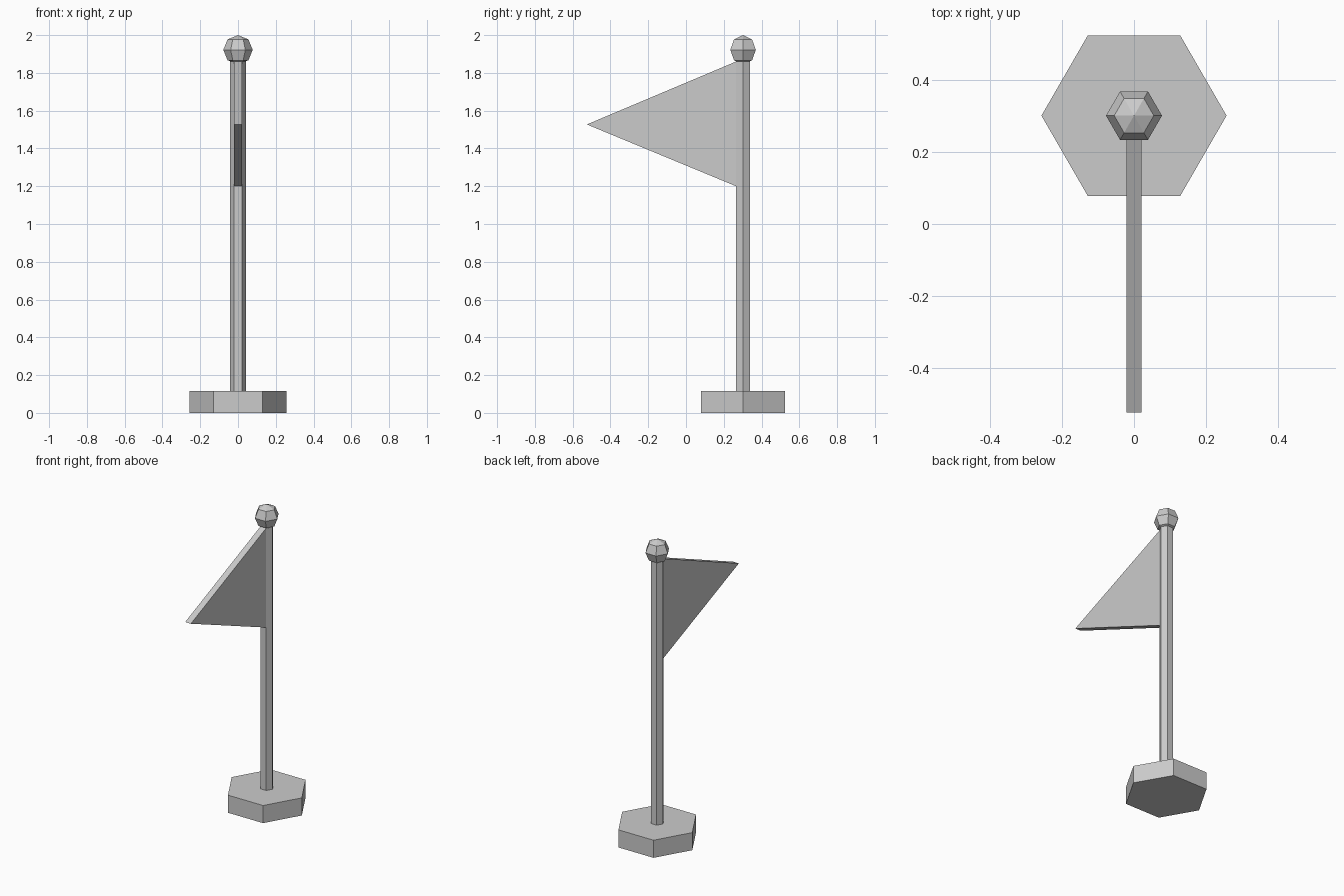
import bpy
import bmesh
from math import sin, cos, pi

if "Cube" in bpy.data.objects:
    bpy.data.objects.remove(bpy.data.objects["Cube"], do_unlink=True)

SIDES = 6
POLE_Y = 0.302

grey = bpy.data.materials.new("light_grey")
grey.use_nodes = True
colour = (0.6, 0.6, 0.6, 1)
grey.diffuse_color = colour
grey.node_tree.nodes["Principled BSDF"].inputs["Base Color"].default_value = colour


def finish(name, bm, y=0):
    """Turn a bmesh into a flat-shaded grey object."""
    bmesh.ops.recalc_face_normals(bm, faces=bm.faces)
    mesh = bpy.data.meshes.new(name)
    bm.to_mesh(mesh)
    bm.free()
    mesh.materials.append(grey)
    obj = bpy.data.objects.new(name, mesh)
    obj.location.y = y
    bpy.context.collection.objects.link(obj)
    return obj


def lathe(name, profile):
    """Six-sided solid around the pole axis from (radius, height) pairs."""
    bm = bmesh.new()
    rings = []
    for r, z in profile:
        count = SIDES if r > 0 else 1
        rings.append([bm.verts.new((r * cos(2 * pi * i / SIDES),
                                    r * sin(2 * pi * i / SIDES), z))
                      for i in range(count)])
    for low, high in zip(rings, rings[1:]):
        for i in range(SIDES):
            j = (i + 1) % SIDES
            corners = [low[i % len(low)], low[j % len(low)],
                       high[j % len(high)], high[i % len(high)]]
            bm.faces.new(list(dict.fromkeys(corners)))
    for ring in (rings[0], rings[-1]):
        if len(ring) > 1:
            bm.faces.new(ring)
    return finish(name, bm, POLE_Y)


# Base and pole
lathe("base", [(0.258, 0), (0.258, 0.117)])
lathe("pole", [(0.043, 0.117), (0.043, 1.86)])

# Faceted ball on top
R, BALL_Z = 0.078, 1.922
lathe("finial_ball", [(0, BALL_Z - R)]
      + [(R * cos(a), BALL_Z + R * sin(a)) for a in (-pi / 4, 0, pi / 4)]
      + [(0, BALL_Z + R)])

# Thick triangular pennant pointing forward
bm = bmesh.new()
outline = [(0.265, 1.86), (-0.525, 1.527), (0.265, 1.2)]
side = bm.faces.new([bm.verts.new((-0.021, y, z)) for y, z in outline])
extruded = bmesh.ops.extrude_face_region(bm, geom=[side])["geom"]
bmesh.ops.translate(bm, vec=(0.042, 0, 0),
                    verts=[g for g in extruded if isinstance(g, bmesh.types.BMVert)])
finish("pennant", bm)
